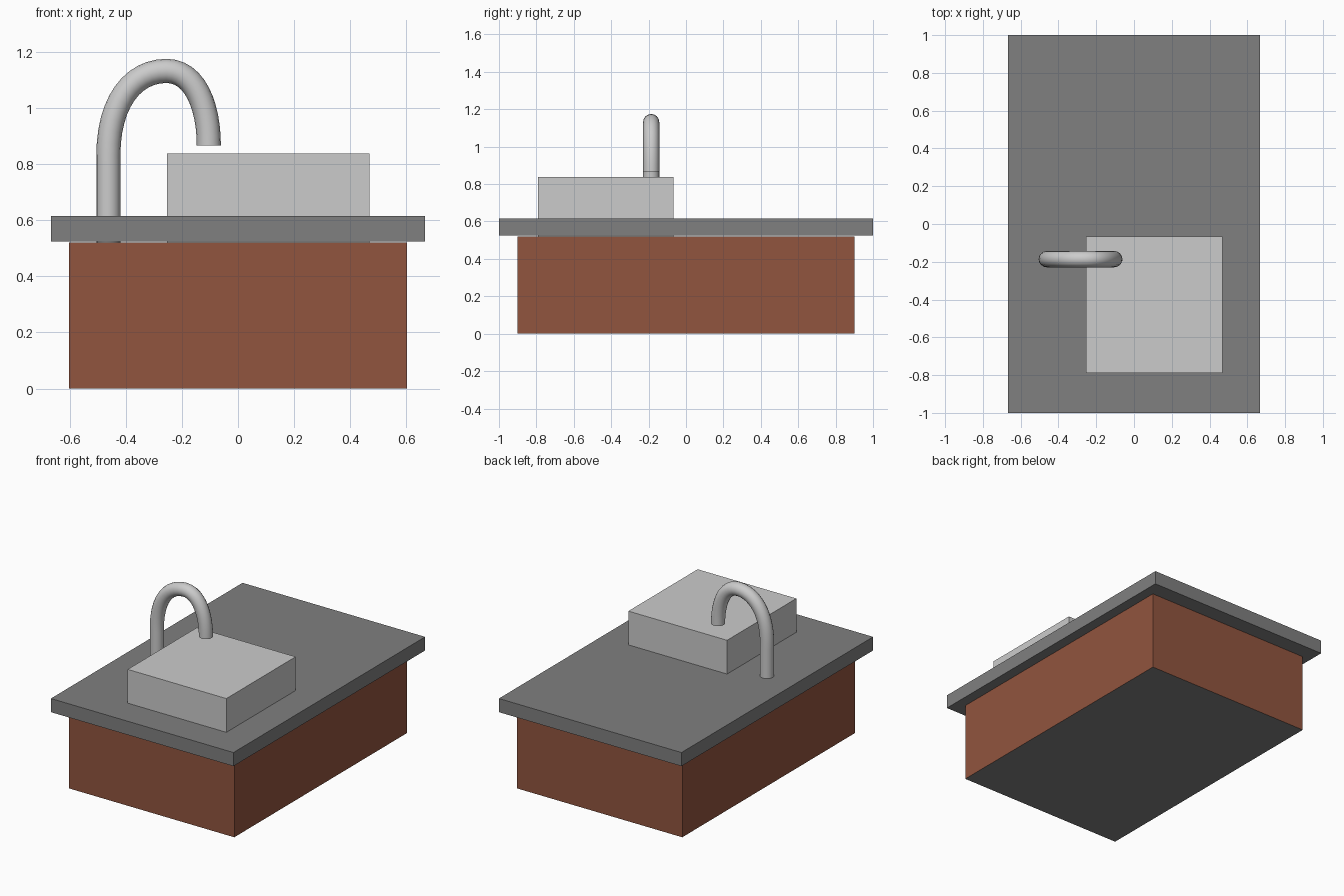
import bpy
import bmesh

if "Cube" in bpy.data.objects:
    bpy.data.objects.remove(bpy.data.objects["Cube"])


def material(name, rgb):
    m = bpy.data.materials.new(name)
    m.diffuse_color = (*rgb, 1)
    m.use_nodes = True
    m.node_tree.nodes["Principled BSDF"].inputs["Base Color"].default_value = m.diffuse_color
    return m


def box(name, lo, hi, *mats):
    """Box between two corners, using the first material given."""
    bm = bmesh.new()
    bmesh.ops.create_cube(bm, size=1)
    for v in bm.verts:
        for i in range(3):
            v.co[i] = lo[i] if v.co[i] < 0 else hi[i]
    mesh = bpy.data.meshes.new(name)
    bm.to_mesh(mesh)
    bm.free()
    for m in mats:
        mesh.materials.append(m)
    obj = bpy.data.objects.new(name, mesh)
    bpy.context.collection.objects.link(obj)
    return obj


wood = material("brown_wood", (0.286, 0.09, 0.049))
stone = material("dark_stone", (0.214, 0.214, 0.214))

# Cabinet with a dark top and underside
cabinet = box("cabinet", (-0.603, -0.90, 0), (0.603, 0.90, 0.521), wood, stone)
for face in cabinet.data.polygons:
    if abs(face.normal.z) > 0.5:
        face.material_index = 1

# Overhanging counter and basin block set through it
box("counter", (-0.667, -1, 0.525), (0.667, 1, 0.615), stone)
box("basin", (-0.253, -0.79, 0.521), (0.468, -0.067, 0.838))

# Gooseneck tap: (x, z) of left handle, point, right handle
path = [
    ((-0.462, 0.45), (-0.462, 0.521), (-0.462, 0.60)),
    ((-0.462, 0.75), (-0.462, 0.83), (-0.462, 1.02)),
    ((-0.375, 1.132), (-0.255, 1.132), (-0.155, 1.132)),
    ((-0.104, 1.01), (-0.104, 0.866), (-0.104, 0.80)),
]
curve = bpy.data.curves.new("tap", "CURVE")
curve.dimensions = "3D"
curve.bevel_depth = 0.043
curve.bevel_resolution = 6
curve.resolution_u = 12
curve.use_fill_caps = True
spline = curve.splines.new("BEZIER")
spline.bezier_points.add(len(path) - 1)
for p, (left, co, right) in zip(spline.bezier_points, path):
    p.handle_left_type = p.handle_right_type = "FREE"
    p.co = (co[0], -0.186, co[1])
    p.handle_left = (left[0], -0.186, left[1])
    p.handle_right = (right[0], -0.186, right[1])
tap = bpy.data.objects.new("tap", curve)
bpy.context.collection.objects.link(tap)

# Turn the tap into a smooth mesh with sharp ends
bpy.context.view_layer.objects.active = tap
tap.select_set(True)
bpy.ops.object.convert(target="MESH")
bpy.ops.object.shade_smooth_by_angle()
